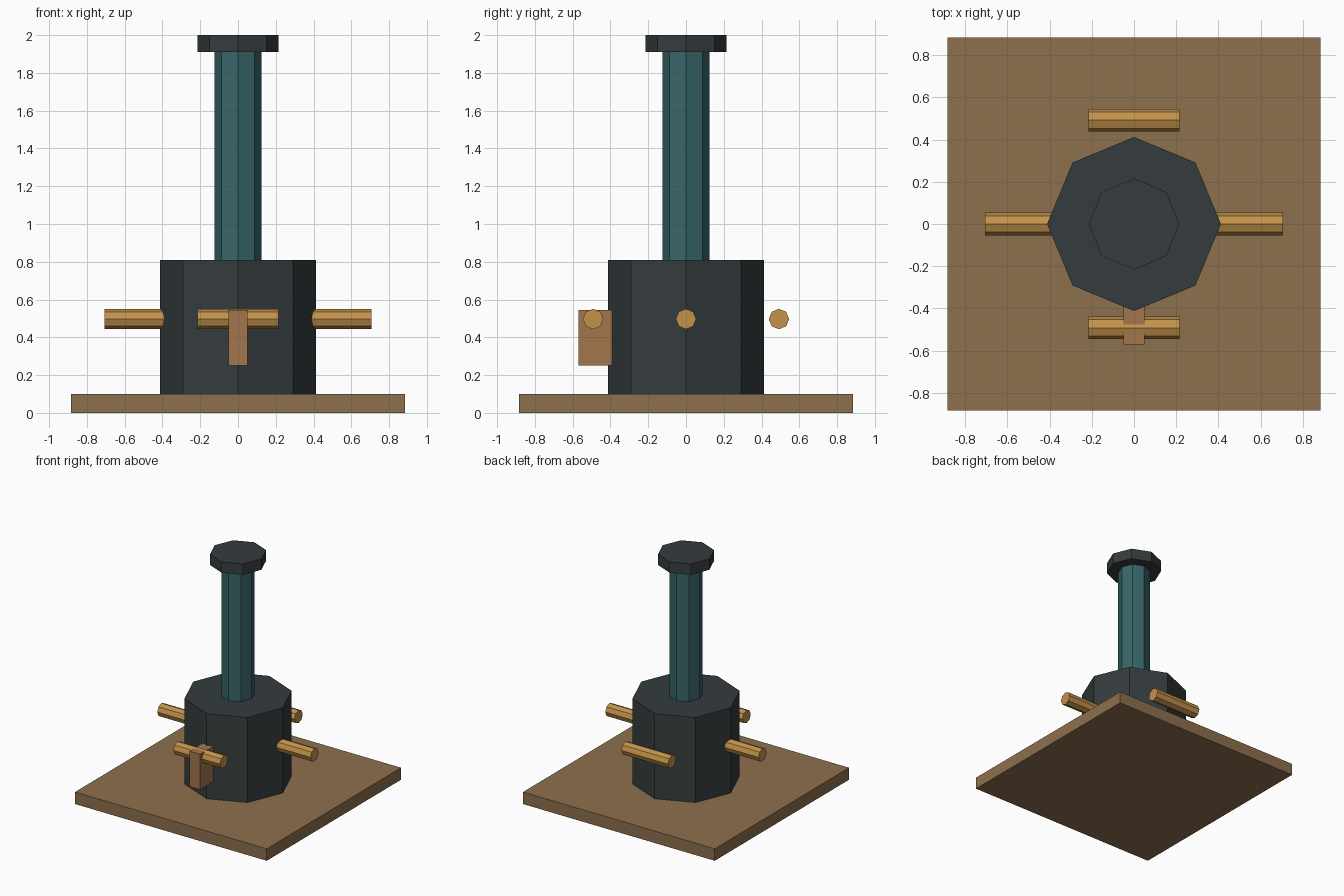
import bpy
from math import pi

if "Cube" in bpy.data.objects:
    bpy.data.objects.remove(bpy.data.objects["Cube"])


def material(name, rgb):
    m = bpy.data.materials.new(name)
    m.diffuse_color = (*rgb, 1)
    m.use_nodes = True
    m.node_tree.nodes["Principled BSDF"].inputs["Base Color"].default_value = m.diffuse_color
    return m


iron = material("dark_iron", (0.035, 0.045, 0.047))
teal = material("teal_metal", (0.04, 0.13, 0.14))
wood = material("brown_wood", (0.27, 0.16, 0.075))
brass = material("brass", (0.55, 0.29, 0.07))
copper = material("copper", (0.36, 0.18, 0.075))


def finish(name, mat):
    o = bpy.context.object
    o.name = name
    o.data.materials.append(mat)
    return o


def box(name, lo, hi, mat):
    bpy.ops.mesh.primitive_cube_add(size=1, location=[(a + b) / 2 for a, b in zip(lo, hi)])
    bpy.context.object.scale = [b - a for a, b in zip(lo, hi)]
    bpy.ops.object.transform_apply(location=False, rotation=False, scale=True)
    return finish(name, mat)


def octagon(name, r, length, loc, mat, rot=(0, 0, 0)):
    bpy.ops.mesh.primitive_cylinder_add(vertices=8, radius=r, depth=length,
                                        location=loc, rotation=rot)
    return finish(name, mat)


def column(name, r, z0, z1, mat):
    return octagon(name, r, z1 - z0, (0, 0, (z0 + z1) / 2), mat)


# Base plate
box("base_plate", (-0.885, -0.885, 0), (0.885, 0.885, 0.1), wood)

# Drum, shaft and cap
column("drum", 0.412, 0.1, 0.81, iron)
column("shaft", 0.125, 0.81, 1.91, teal)
column("cap", 0.215, 1.91, 2.0, iron)

# Four bars around the drum, all lying along x
for side, x, y in (("right", 1, 0), ("back", 0, 1), ("left", -1, 0), ("front", 0, -1)):
    octagon(f"{side}_bar", 0.054, 0.43, (x * 0.492, y * 0.492, 0.497), brass, (0, pi / 2, 0))

# Block on the front of the drum
box("front_block", (-0.05, -0.57, 0.25), (0.05, -0.37, 0.545), copper)
